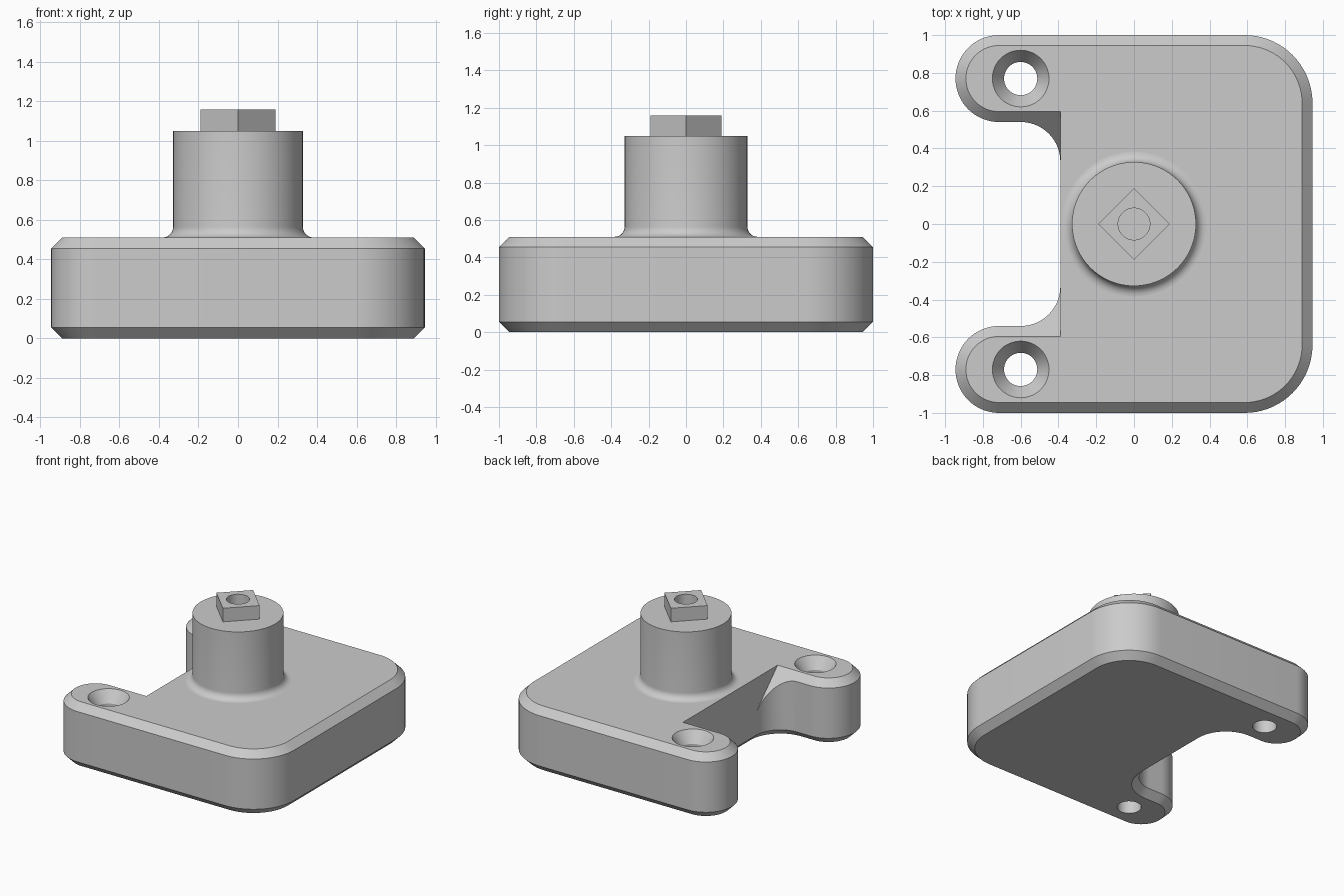
import bpy, bmesh
from math import cos, sin, pi, radians

cube = bpy.data.objects.get("Cube")
if cube:
    bpy.data.objects.remove(cube, do_unlink=True)

# Single plain grey material
grey = bpy.data.materials.new("plain_grey")
grey.use_nodes = True
grey.diffuse_color = (0.6, 0.6, 0.6, 1)
for node in grey.node_tree.nodes:
    if node.type == 'BSDF_PRINCIPLED':
        node.inputs["Base Color"].default_value = grey.diffuse_color

HEIGHT, CHAMFER = 0.51, 0.055
ARM_INNER = 0.54          # inner side of each arm
HOLE_X, HOLE_Y = -0.6, 0.77


def loft(name, rings):
    """Closed solid through equal-length rings of points, capped at both ends."""
    bm = bmesh.new()
    loops = [[bm.verts.new(p) for p in ring] for ring in rings]
    for low, high in zip(loops, loops[1:]):
        n = len(low)
        for i in range(n):
            j = (i + 1) % n
            bm.faces.new((low[i], low[j], high[j], high[i]))
    bm.faces.new(loops[0][::-1])
    bm.faces.new(loops[-1])
    bmesh.ops.recalc_face_normals(bm, faces=bm.faces)
    mesh = bpy.data.meshes.new(name)
    bm.to_mesh(mesh)
    bm.free()
    mesh.materials.append(grey)
    obj = bpy.data.objects.new(name, mesh)
    bpy.context.collection.objects.link(obj)
    return obj


def turned(name, profile, sides=64, x=0, y=0):
    """Round solid from (radius, z) pairs."""
    return loft(name, [[(x + r * cos(2 * pi * i / sides), y + r * sin(2 * pi * i / sides), z)
                        for i in range(sides)] for r, z in profile])


def select(obj):
    bpy.ops.object.select_all(action='DESELECT')
    obj.select_set(True)
    bpy.context.view_layer.objects.active = obj


def cut(obj, cutter):
    cutter.hide_render = True
    select(obj)
    mod = obj.modifiers.new("cut", 'BOOLEAN')
    mod.operation, mod.solver, mod.object = 'DIFFERENCE', 'EXACT', cutter
    bpy.ops.object.modifier_apply(modifier=mod.name)


# Base outline arcs: centre x, centre y, radius, start angle, end angle
arcs = [
    (0.585, -0.64, 0.36, -90, 0),
    (0.585, 0.64, 0.36, 0, 90),
    (-0.715, HOLE_Y, 0.23, 90, 270),
    (-0.6, 0.33, 0.21, 90, 0),
    (-0.6, -0.33, 0.21, 0, -90),
    (-0.715, -HOLE_Y, 0.23, 90, 270),
]
bottom, lower, shoulder, top = [], [], [], []
for cx, cy, r, start, end in arcs:
    concave = end < start
    inset_r = r + CHAMFER if concave else r - CHAMFER
    steps = 32 if abs(end - start) > 90 else 18
    for k in range(steps + 1):
        a = radians(start + (end - start) * k / steps)
        c, s = cos(a), sin(a)
        x, y = cx + r * c, cy + r * s
        ix, iy = cx + inset_r * c, cy + inset_r * s
        bottom.append((ix, iy, 0))
        lower.append((x, y, CHAMFER))
        if concave:
            # The arm's top bevel runs on as one sloping plane into the notch corner
            edge = ARM_INNER + CHAMFER
            shoulder.append((x, y, HEIGHT - edge + abs(y)))
            top.append((x, edge if cy > 0 else -edge, HEIGHT))
        else:
            shoulder.append((x, y, HEIGHT - CHAMFER))
            top.append((ix, iy, HEIGHT))
base = loft("base_plate", [bottom, lower, shoulder, top])

# Countersunk screw holes through both arms
cutters = []
for side in (-1, 1):
    hole = turned("screw_hole_cutter", [(0.088, -0.1), (0.088, 0.42), (0.15, HEIGHT), (0.15, 0.6)],
                  48, HOLE_X, side * HOLE_Y)
    cut(base, hole)
    cutters.append(hole)

# Round post with a filleted foot
post_r, fillet = 0.328, 0.055
foot = [(post_r + fillet * (1 - sin(t)), HEIGHT + fillet * (1 - cos(t)))
        for t in (pi / 2 * k / 8 for k in range(9))]
post = turned("post", [(post_r + fillet, HEIGHT - 0.01)] + foot + [(post_r, 1.05)], 96)

# Square drive on top, corners pointing along the axes
drive = turned("square_drive", [(0.19, 1.045), (0.19, 1.158)], 4)

# Blind centre hole
bore = turned("bore_cutter", [(0.084, 0.8), (0.084, 1.3)], 48)
cut(post, bore)
cut(drive, bore)
cutters.append(bore)

for cutter in cutters:
    bpy.data.objects.remove(cutter, do_unlink=True)

for obj in (base, post, drive):
    select(obj)
    bpy.ops.object.shade_smooth_by_angle(angle=radians(25))
